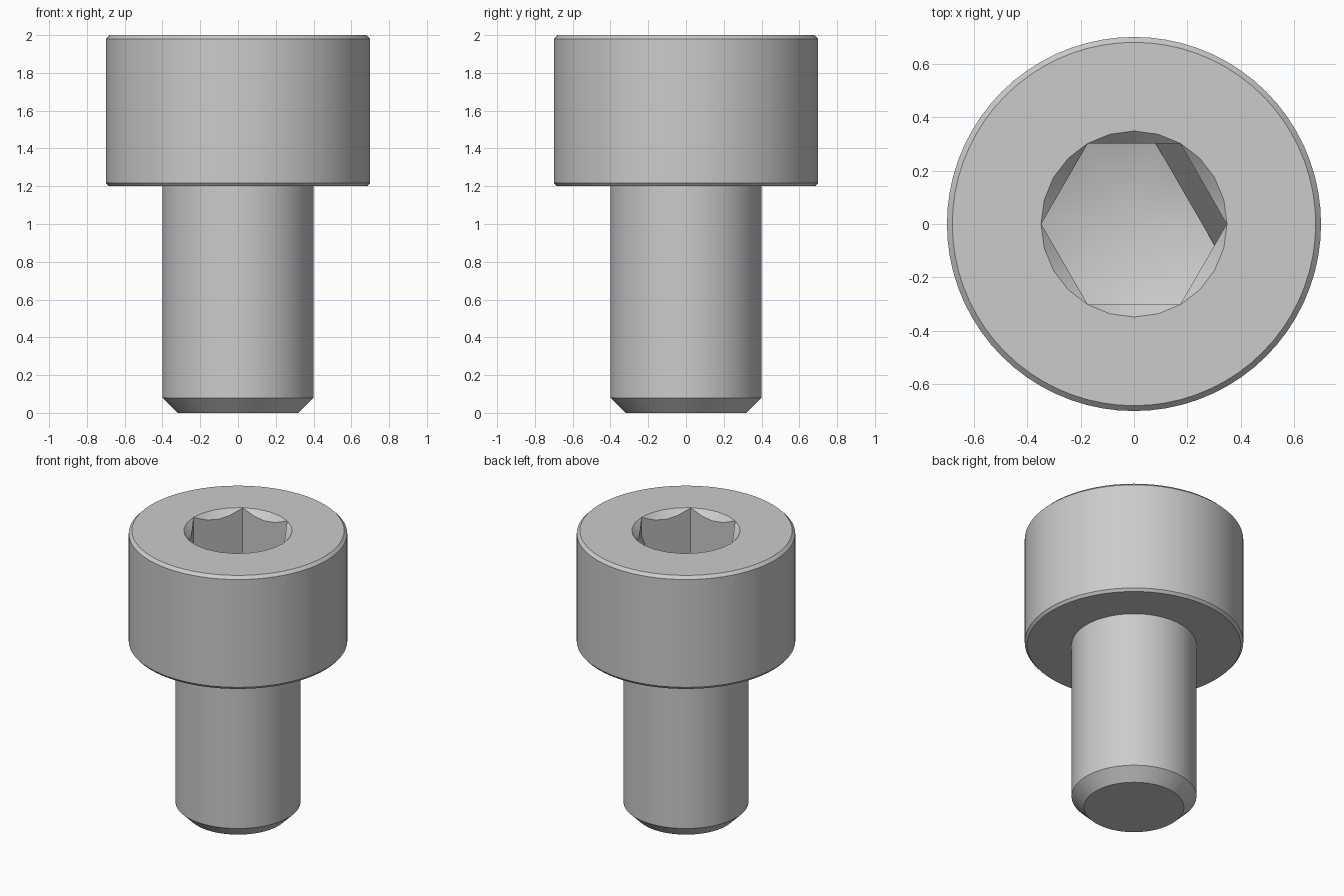
import bpy
import bmesh
import math

cube = bpy.data.objects.get("Cube")
if cube:
    bpy.data.objects.remove(cube, do_unlink=True)

steel = bpy.data.materials.new("grey_steel")
steel.use_nodes = True
steel.diffuse_color = (0.6, 0.6, 0.6, 1)
steel.node_tree.nodes["Principled BSDF"].inputs["Base Color"].default_value = (0.6, 0.6, 0.6, 1)


def add_object(name, bm):
    bmesh.ops.recalc_face_normals(bm, faces=bm.faces)
    mesh = bpy.data.meshes.new(name)
    bm.to_mesh(mesh)
    bm.free()
    mesh.materials.append(steel)
    obj = bpy.data.objects.new(name, mesh)
    bpy.context.collection.objects.link(obj)
    return obj


def loft(name, rings):
    """Closed solid through rings of equal length, lowest first; a one-point ring is a tip."""
    bm = bmesh.new()
    loops = [[bm.verts.new(p) for p in ring] for ring in rings]
    for low, high in zip(loops, loops[1:]):
        n = len(high)
        for i in range(n):
            j = (i + 1) % n
            if len(low) == 1:
                bm.faces.new((low[0], high[j], high[i]))
            else:
                bm.faces.new((low[i], low[j], high[j], high[i]))
    for loop in (loops[0], loops[-1]):
        if len(loop) > 1:
            bm.faces.new(loop)
    return add_object(name, bm)


def circle(radius, z, sides=72):
    if radius == 0:
        return [(0, 0, z)]
    return [(radius * math.cos(math.tau * i / sides),
             radius * math.sin(math.tau * i / sides), z) for i in range(sides)]


def combine(target, cutter, operation):
    mod = target.modifiers.new("cut", "BOOLEAN")
    mod.object = cutter
    mod.operation = operation
    mod.solver = "EXACT"
    bpy.context.view_layer.objects.active = target
    bpy.ops.object.modifier_apply(modifier=mod.name)
    bpy.data.objects.remove(cutter, do_unlink=True)


# Turned body: chamfered shank and chamfered cylindrical head
bolt = loft("socket_head_bolt", [circle(r, z) for r, z in (
    (0.32, 0), (0.4, 0.08), (0.4, 1.2), (0.685, 1.2), (0.7, 1.218),
    (0.7, 1.98), (0.68, 2))])


# Hex socket, with one wall leaning inwards towards the floor
def hexagon(z, lean=0):
    ring = circle(0.347, z, 6)
    for corner, neighbour in ((0, 5), (1, 2)):
        a, b = ring[corner], ring[neighbour]
        t = lean / 0.347
        ring[corner] = tuple(p + (q - p) * t for p, q in zip(a, b))
    return ring


socket = loft("hex_cutter", [hexagon(1.3, 0.092), hexagon(1.6, 0.092),
                             hexagon(1.87), hexagon(2.1)])

# Shallow conical floor of the socket
drill = loft("drill_cutter", [circle(0, 1.49), circle(0.5, 1.65), circle(0.5, 2.2)])
combine(socket, drill, "INTERSECT")
combine(bolt, socket, "DIFFERENCE")

# Countersunk rim around the socket
rim = loft("rim_cutter", [circle(0, 1.652, 24), circle(0.448, 2.1, 24)])
combine(bolt, rim, "DIFFERENCE")

# Smooth round walls, crisp edges
bpy.ops.object.select_all(action="DESELECT")
bolt.select_set(True)
bpy.context.view_layer.objects.active = bolt
bpy.ops.object.shade_smooth_by_angle(angle=math.radians(15))
